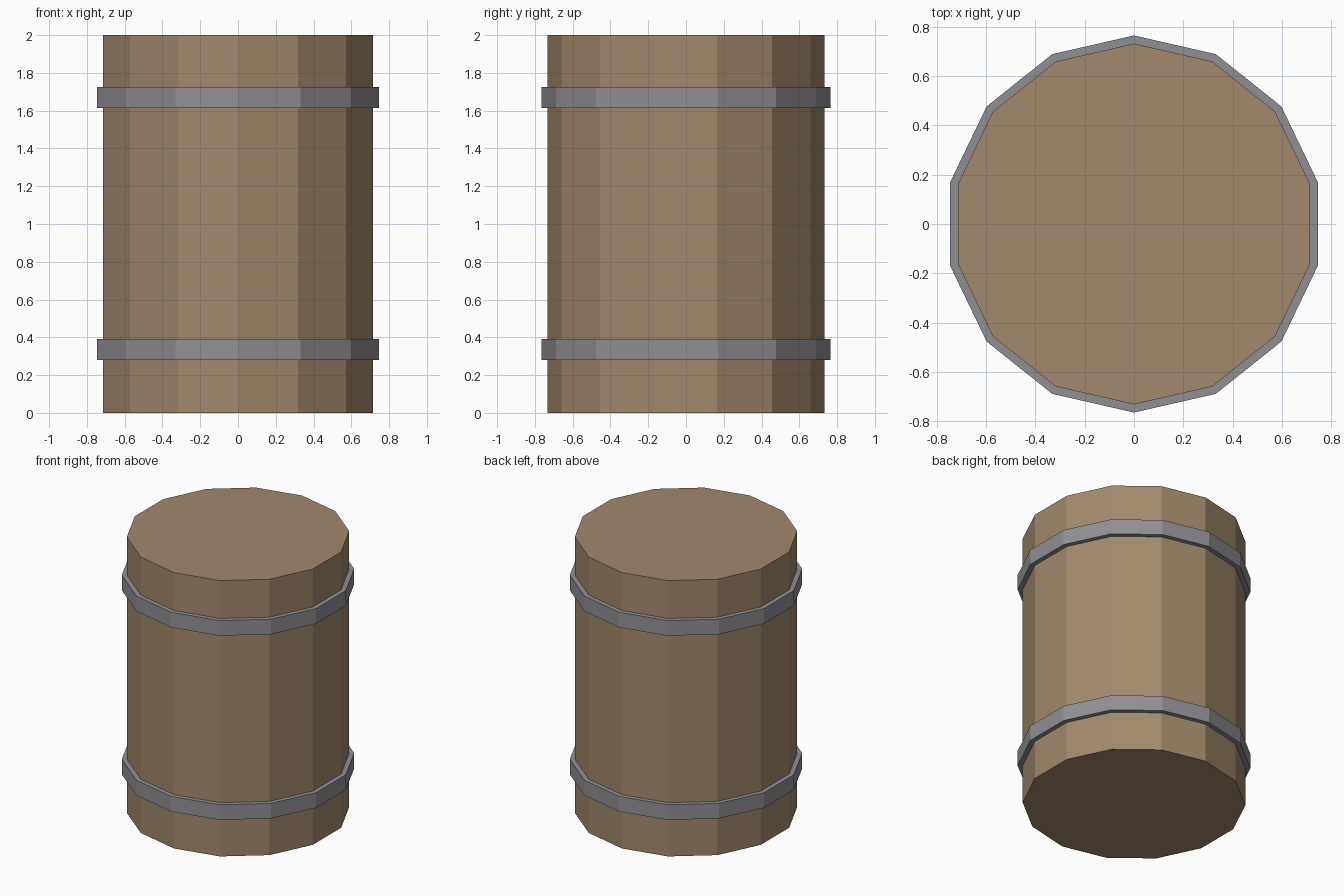
import bpy
import bmesh
from math import cos, sin, pi

SIDES = 14

cube = bpy.data.objects.get("Cube")
if cube:
    bpy.data.objects.remove(cube, do_unlink=True)


def make_material(name, rgb):
    mat = bpy.data.materials.new(name)
    mat.use_nodes = True
    color = (*rgb, 1.0)
    mat.diffuse_color = color
    mat.node_tree.nodes["Principled BSDF"].inputs["Base Color"].default_value = color
    return mat


def ring(bm, radius, z):
    """Loop of vertices with one corner pointing to the back."""
    angles = [pi / 2 + 2 * pi * i / SIDES for i in range(SIDES)]
    return [bm.verts.new((radius * cos(a), radius * sin(a), z)) for a in angles]


def bridge(bm, lower, upper):
    for i in range(SIDES):
        j = (i + 1) % SIDES
        bm.faces.new((lower[i], lower[j], upper[j], upper[i]))


def finish(bm, name, mat):
    bmesh.ops.recalc_face_normals(bm, faces=bm.faces)
    mesh = bpy.data.meshes.new(name)
    bm.to_mesh(mesh)
    bm.free()
    mesh.materials.append(mat)
    obj = bpy.data.objects.new(name, mesh)
    bpy.context.collection.objects.link(obj)
    return obj


def make_body(name, radius, height, mat):
    bm = bmesh.new()
    bottom, top = ring(bm, radius, 0), ring(bm, radius, height)
    bridge(bm, bottom, top)
    bm.faces.new(bottom)
    bm.faces.new(top)
    return finish(bm, name, mat)


def make_hoop(name, inner, outer, z0, z1, mat):
    bm = bmesh.new()
    loops = [ring(bm, r, z) for r, z in
             ((outer, z0), (outer, z1), (inner, z1), (inner, z0))]
    for k in range(len(loops)):
        bridge(bm, loops[k], loops[(k + 1) % len(loops)])
    return finish(bm, name, mat)


wood = make_material("wood brown", (0.36, 0.25, 0.15))
metal = make_material("hoop grey", (0.28, 0.28, 0.30))

# Wooden barrel body
make_body("barrel_body", 0.732, 2.0, wood)

# Metal hoops
for name, z in (("lower_hoop", 0.28), ("upper_hoop", 1.615)):
    make_hoop(name, 0.725, 0.765, z, z + 0.11, metal)
